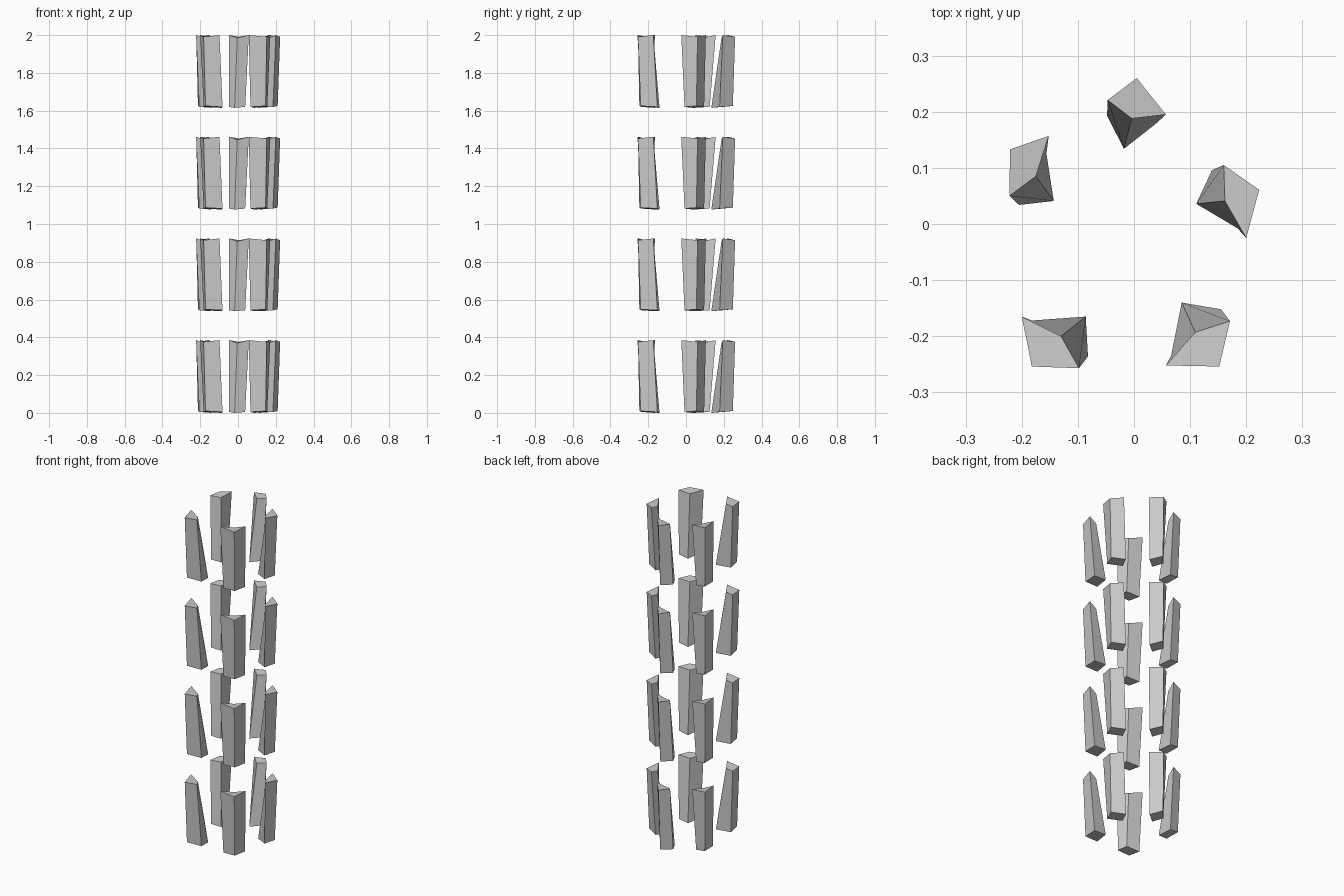
import bpy, bmesh

if "Cube" in bpy.data.objects:
    bpy.data.objects.remove(bpy.data.objects["Cube"])

TIERS, TOP = 4, 0.385
SPACING = (2.0 - TOP) / (TIERS - 1)
# corner heights in the order inner, side, outer, side
Z_LOW = (0.0, 0.005, 0.01, 0.005)
Z_TOP = (0.37, TOP, 0.376, TOP)


def leaning_block(name, low, top):
    """Four-sided block lofted between two quads, repeated up the tiers."""
    bm = bmesh.new()
    a = [bm.verts.new((x, y, z)) for (x, y), z in zip(low, Z_LOW)]
    b = [bm.verts.new((x, y, z)) for (x, y), z in zip(top, Z_TOP)]
    bm.faces.new(a)
    bm.faces.new(b)
    for i in range(4):
        j = (i + 1) % 4
        bm.faces.new((a[i], a[j], b[j], b[i]))
    bmesh.ops.recalc_face_normals(bm, faces=bm.faces)
    mesh = bpy.data.meshes.new(name)
    bm.to_mesh(mesh)
    bm.free()
    ob = bpy.data.objects.new(name, mesh)
    bpy.context.collection.objects.link(ob)
    # stack of tiers
    arr = ob.modifiers.new("tiers", 'ARRAY')
    arr.count = TIERS
    arr.use_relative_offset = False
    arr.use_constant_offset = True
    arr.constant_offset_displace = (0, 0, SPACING)


# ring of five irregular blocks: bottom quad, top quad
leaning_block("back_block",
              [(-.018, .134), (-.048, .193), (0, .248), (.038, .178)],
              [(-.004, .188), (-.047, .221), (.005, .26), (.057, .195)])
leaning_block("right_block",
              [(.111, .036), (.139, .096), (.21, .055), (.185, -.008)],
              [(.162, .041), (.16, .105), (.223, .061), (.2, -.025)])
leaning_block("left_block",
              [(-.143, .041), (-.205, .034), (-.212, .122), (-.156, .125)],
              [(-.175, .085), (-.222, .05), (-.221, .133), (-.152, .157)])
leaning_block("front_left_block",
              [(-.086, -.165), (-.082, -.236), (-.172, -.247), (-.182, -.172)],
              [(-.13, -.2), (-.098, -.257), (-.182, -.254), (-.2, -.165)])
leaning_block("front_right_block",
              [(.085, -.14), (.155, -.152), (.146, -.24), (.066, -.235)],
              [(.109, -.193), (.171, -.173), (.152, -.254), (.057, -.252)])
